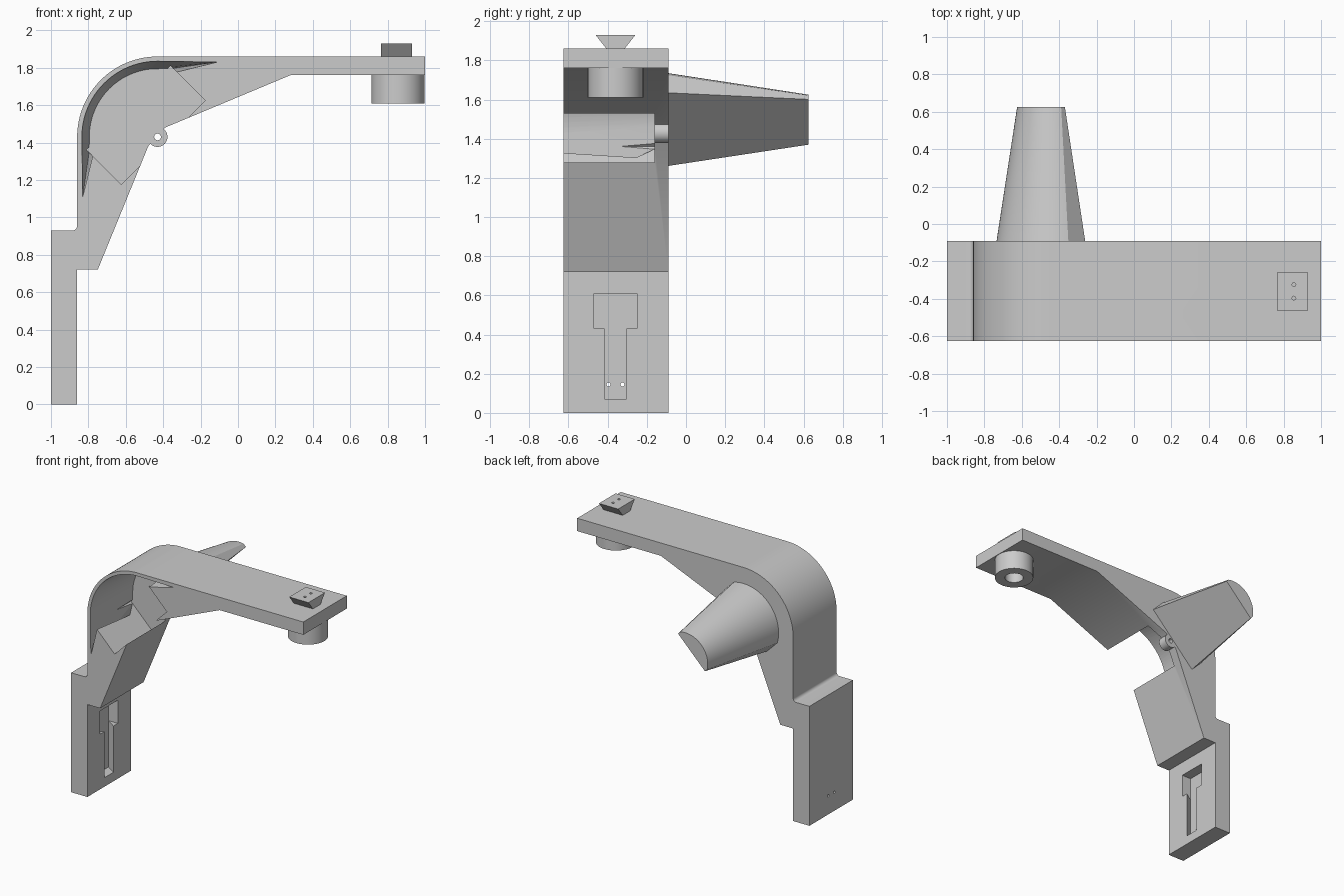
import bpy, bmesh
from math import sin, cos, radians, sqrt
from mathutils import Vector

cube = bpy.data.objects.get("Cube")
if cube:
    bpy.data.objects.remove(cube, do_unlink=True)

grey = bpy.data.materials.new("light grey")
grey.use_nodes = True
tone = (0.6, 0.6, 0.6, 1)
grey.diffuse_color = tone
grey.node_tree.nodes["Principled BSDF"].inputs["Base Color"].default_value = tone

FRONT, BACK, FLOOR = -0.625, -0.09, -0.16
PX, PZ = -0.43, 1.43          # pivot at the centre of the bend


def loft(name, rings):
    """Closed solid through rings of equal point count."""
    bm = bmesh.new()
    loops = [[bm.verts.new(p) for p in ring] for ring in rings]
    n = len(loops[0])
    for a, b in zip(loops, loops[1:]):
        for i in range(n):
            j = (i + 1) % n
            bm.faces.new((a[i], a[j], b[j], b[i]))
    bm.faces.new(loops[0][::-1])
    bm.faces.new(loops[-1])
    bmesh.ops.recalc_face_normals(bm, faces=bm.faces)
    mesh = bpy.data.meshes.new(name)
    bm.to_mesh(mesh)
    bm.free()
    mesh.materials.append(grey)
    ob = bpy.data.objects.new(name, mesh)
    bpy.context.collection.objects.link(ob)
    return ob


def in_y(pts, y):
    return [(x, y, z) for x, z in pts]


def arc(cx, cz, r, a0, a1, n):
    angles = [radians(a0 + (a1 - a0) * i / n) for i in range(n + 1)]
    return [(cx + r * cos(a), cz + r * sin(a)) for a in angles]


def diagonal(pts):
    """Map (along chord, outward) to x, z around the pivot."""
    return [(PX + (u - v) / sqrt(2), PZ + (u + v) / sqrt(2)) for u, v in pts]


def rod(name, centre, axis, r, length, n=48):
    a = Vector(axis)
    q = a.to_track_quat("Z", "Y")
    circle = arc(0, 0, r, 0, 360, n)[:-1]
    return loft(name, [[Vector(centre) + q @ Vector((s, t, h)) for s, t in circle]
                       for h in (-length / 2, length / 2)])


def cut(ob, cutter):
    cutter.hide_render = True
    mod = ob.modifiers.new("cut", "BOOLEAN")
    mod.operation, mod.solver, mod.object = "DIFFERENCE", "EXACT", cutter
    bpy.context.view_layer.objects.active = ob
    bpy.ops.object.modifier_apply(modifier=mod.name)
    bpy.data.objects.remove(cutter, do_unlink=True)


def smooth(ob):
    bpy.ops.object.select_all(action="DESELECT")
    ob.select_set(True)
    bpy.context.view_layer.objects.active = ob
    bpy.ops.object.shade_smooth_by_angle(angle=radians(30))


# Bent bracket with a foot, a web and a long arm
outline = [(-1, 0), (-1, 0.93)]
outline += arc(-0.885, 0.955, 0.025, 270, 360, 6)
outline += arc(PX, PZ, 0.43, 180, 90, 32)
outline += [(1, 1.86), (1, 1.76), (0.28, 1.76), (-0.39, 1.48), (-0.48, 1.38),
            (-0.75, 0.72), (-0.86, 0.72), (-0.86, 0)]
bracket = loft("bracket", [in_y(outline, FRONT), in_y(outline, BACK)])

# Slanted box pocket in the front of the web
box = diagonal([(-0.318, -0.042), (0.318, -0.042), (0.318, 0.22), (-0.318, 0.22)])
cut(bracket, loft("pocket_cutter", [in_y(box, FRONT - 0.05), in_y(box, FLOOR)]))

# Tapering hollow under the bend
front = [(0.29, 0.19), (0.509, 0.057)] + arc(0, 0, 0.405, 45, 135, 24) + [(-0.509, 0.057), (-0.29, 0.19)]
rear = [(0.27, 0.16), (0.318, 0.2)] + arc(0, 0, 0.365, 50, 130, 24) + [(-0.318, 0.2), (-0.27, 0.16)]
cut(bracket, loft("hollow_cutter", [in_y(diagonal(front), FRONT - 0.002),
                                    in_y(diagonal(rear), FLOOR - 0.001)]))

# Dovetail socket in the foot: wide entry, undercut channel, two screw holes
MID = -0.36
entry = [(MID - 0.11, 0.43), (MID + 0.11, 0.43), (MID + 0.11, 0.61), (MID - 0.11, 0.61)]
cut(bracket, loft("entry_cutter", [[(x, y, z) for y, z in entry] for x in (-0.94, -0.8)]))
channel = [(-0.855, 0.053), (-0.94, 0.108), (-0.94, -0.108), (-0.855, -0.053)]
cut(bracket, loft("channel_cutter", [[(x, MID + w, z) for x, w in channel] for z in (0.07, 0.45)]))
for side in (-1, 1):
    cut(bracket, rod("foot_hole_cutter", (-0.95, MID + side * 0.036, 0.145), (1, 0, 0), 0.01, 0.3, 16))

# Pivot lug behind the pocket, with a through hole
lug = rod("pivot_lug", (PX, (FLOOR + BACK) / 2, PZ), (0, 1, 0), 0.053, BACK - FLOOR)
for part in (bracket, lug):
    cut(part, rod("pivot_hole_cutter", (PX, FLOOR, PZ), (0, 1, 0), 0.018, 0.4, 24))


# Tapered half-round horn at the back
def horn_ring(r, half_angle, v0, y):
    h = r * sin(radians(half_angle))
    pts = [(h, v0)] + arc(0, 0, r, 90 - half_angle, 90 + half_angle, 32) + [(-h, v0)]
    return in_y(diagonal(pts), y)


horn = loft("tapered_horn", [horn_ring(0.305, 60, 0.025, BACK - 0.002),
                             horn_ring(0.195, 57, 0.078, 0.625)])

# Hollow boss under the arm end
boss = rod("arm_boss", (0.855, MID, 1.685), (0, 0, 1), 0.142, 0.15, 64)
cut(boss, rod("bore_cutter", (0.855, MID, 1.66), (0, 0, 1), 0.068, 0.19))

# Dovetail block on top of the arm, with two screw holes
wedge = [(-0.045, 1.858), (0.045, 1.858), (0.102, 1.93), (-0.102, 1.93)]
dovetail = loft("dovetail_block", [[(x, MID + w, z) for w, z in wedge] for x in (0.765, 0.93)])
for side in (-1, 1):
    for part in (dovetail, bracket):
        cut(part, rod("block_hole_cutter", (0.855, MID + side * 0.036, 1.85), (0, 0, 1), 0.01, 0.3, 16))

for part in (bracket, lug, horn, boss, dovetail):
    smooth(part)
